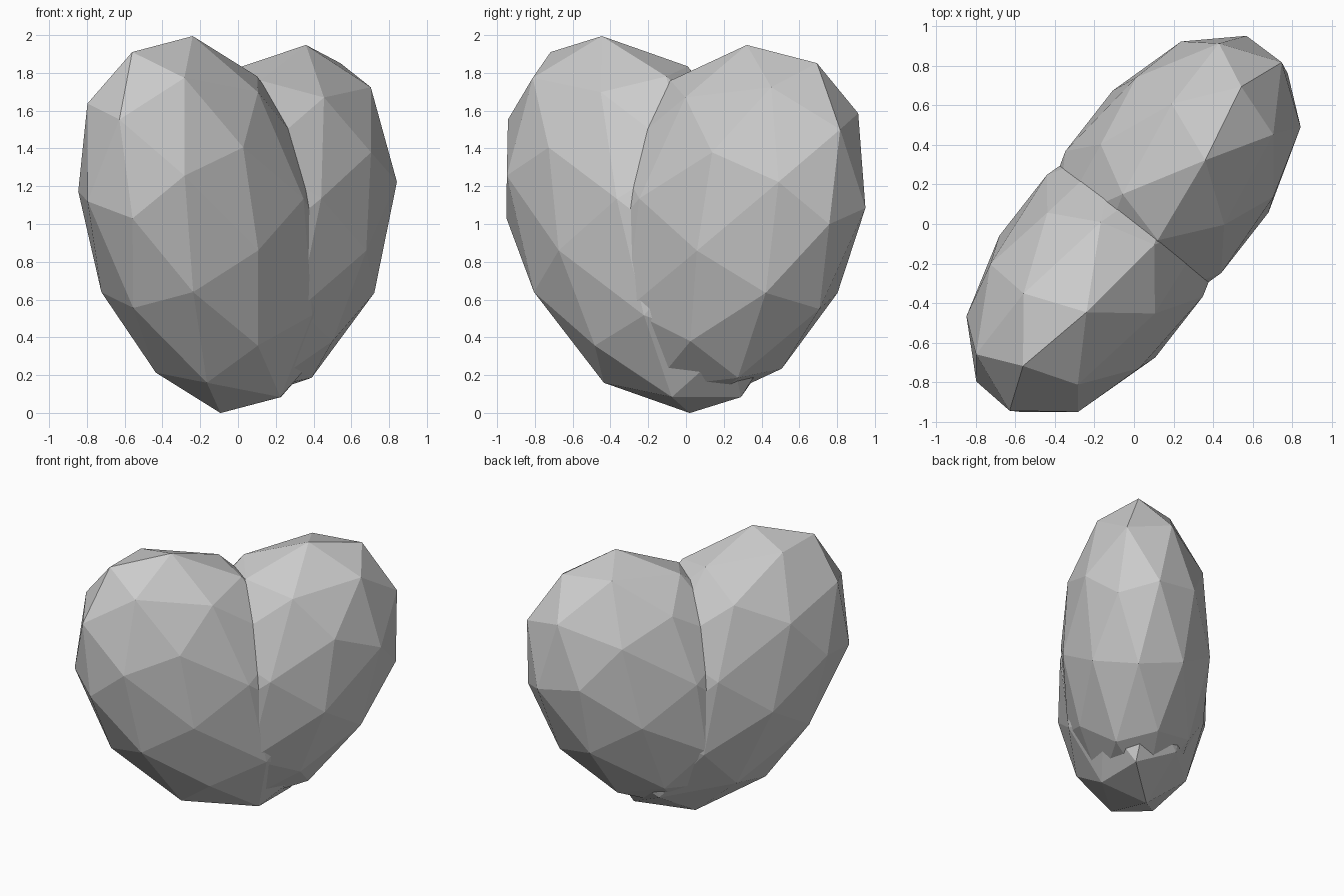
import bpy
from math import radians, sin, cos

cube = bpy.data.objects.get("Cube")
if cube:
    bpy.data.objects.remove(cube, do_unlink=True)

# Single matte grey
grey = bpy.data.materials.new("stone_grey")
grey.use_nodes = True
colour = (0.6, 0.6, 0.6, 1.0)
grey.diffuse_color = colour
grey.node_tree.nodes["Principled BSDF"].inputs["Base Color"].default_value = colour

TURN = radians(-38)      # heading of the whole heart about the vertical
OFFSET = 0.27            # distance of each lobe from the middle


def lobe(name, side, height, tilt):
    """Low-poly ellipsoid leaning outwards; side is -1 or 1 along the heart's width."""
    bpy.ops.mesh.primitive_ico_sphere_add(subdivisions=2, radius=1)
    ob = bpy.context.object
    ob.name = name
    ob.scale = (0.525, 0.77, height)
    ob.rotation_euler = (-side * radians(tilt), 0, TURN)
    ob.location = (-sin(TURN) * OFFSET * side, cos(TURN) * OFFSET * side, 0.997)
    ob.data.materials.append(grey)
    bpy.ops.object.shade_flat()
    return ob


# Two overlapping lobes meet in a V to form the heart
lobe("front_lobe", -1, 1.115, 35)
lobe("back_lobe", 1, 1.05, 35.5)
